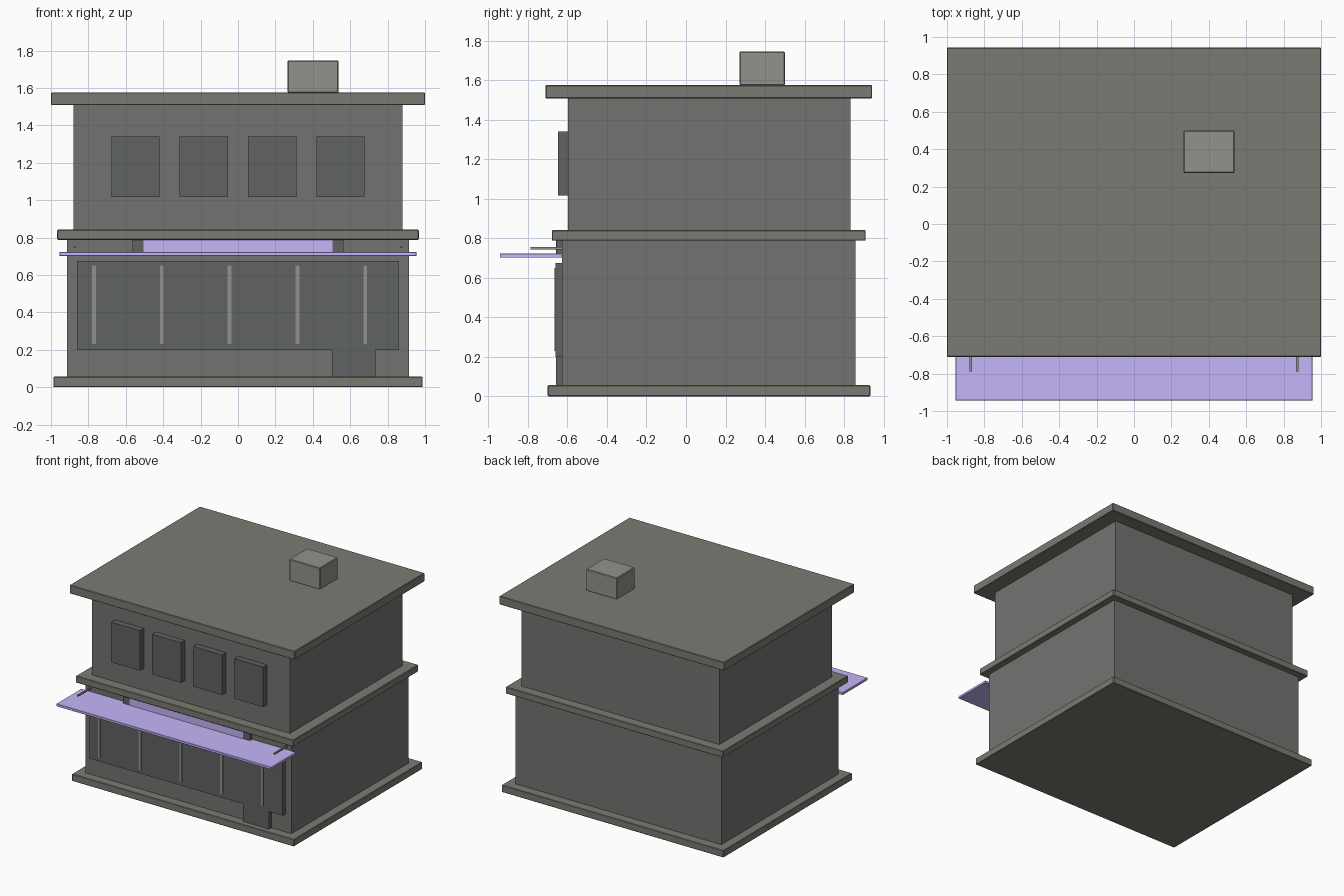
import bpy

if "Cube" in bpy.data.objects:
    bpy.data.objects.remove(bpy.data.objects["Cube"])


def material(name, r, g, b):
    mat = bpy.data.materials.new(name)
    mat.diffuse_color = (r, g, b, 1)
    mat.use_nodes = True
    mat.node_tree.nodes["Principled BSDF"].inputs["Base Color"].default_value = mat.diffuse_color
    return mat


purple = material("purple", 0.565, 0.465, 0.95)
wall = material("wall_grey", 0.168, 0.175, 0.165)
slab = material("slab_grey", 0.198, 0.198, 0.172)
dark = material("dark_grey", 0.117, 0.125, 0.122)
light = material("light_grey", 0.29, 0.29, 0.265)


def box(name, x, y, z, mat, bevel=0.0):
    """Box from (min, max) ranges on each axis."""
    bpy.ops.mesh.primitive_cube_add(size=1, location=[sum(r) / 2 for r in (x, y, z)])
    ob = bpy.context.object
    ob.name = name
    ob.scale = [r[1] - r[0] for r in (x, y, z)]
    bpy.ops.object.transform_apply(location=False, rotation=False, scale=True)
    if bevel:
        mod = ob.modifiers.new("edge_bevel", 'BEVEL')
        mod.width = bevel
        mod.segments = 1
    ob.data.materials.append(mat)
    return ob


# Stacked slabs and storeys
box("base_slab", (-0.987, 0.987), (-0.70, 0.933), (0, 0.057), slab, 0.004)
box("ground_storey", (-0.915, 0.915), (-0.627, 0.858), (0.055, 0.792), wall)
box("middle_ledge", (-0.967, 0.967), (-0.679, 0.91), (0.788, 0.842), slab, 0.004)
box("upper_storey", (-0.88, 0.88), (-0.597, 0.832), (0.84, 1.508), wall)
box("roof_slab", (-1, 1), (-0.711, 0.943), (1.508, 1.576), slab, 0.004)

# Rooftop box
box("roof_box", (0.265, 0.538), (0.272, 0.50), (1.573, 1.747), light, 0.005)

# Upper windows
for i in range(4):
    cx = -0.548 + i * 0.3655
    box(f"upper_window_{i + 1}", (cx - 0.129, cx + 0.129), (-0.647, -0.595), (1.018, 1.34), dark)

# Shopfront glazing, mullions and door
box("shop_window", (-0.86, 0.86), (-0.66, -0.625), (0.20, 0.675), dark)
for i in range(5):
    cx = -0.77 + i * 0.3625
    box(f"mullion_{i + 1}", (cx - 0.01, cx + 0.01), (-0.667, -0.655), (0.23, 0.65), light)
box("door", (0.503, 0.735), (-0.657, -0.625), (0.055, 0.50), dark)

# Fascia board with coloured panel
box("fascia_board", (-0.565, 0.565), (-0.656, -0.625), (0.718, 0.80), dark)
box("fascia_panel", (-0.505, 0.505), (-0.658, -0.648), (0.718, 0.80), purple)

# Canopy and its side rods
box("canopy", (-0.955, 0.955), (-0.943, -0.625), (0.702, 0.722), purple, 0.002)
for side, name in ((-1, "left"), (1, "right")):
    cx = side * 0.873
    box(f"canopy_rod_{name}", (cx - 0.006, cx + 0.006), (-0.788, -0.625), (0.743, 0.755), light)
